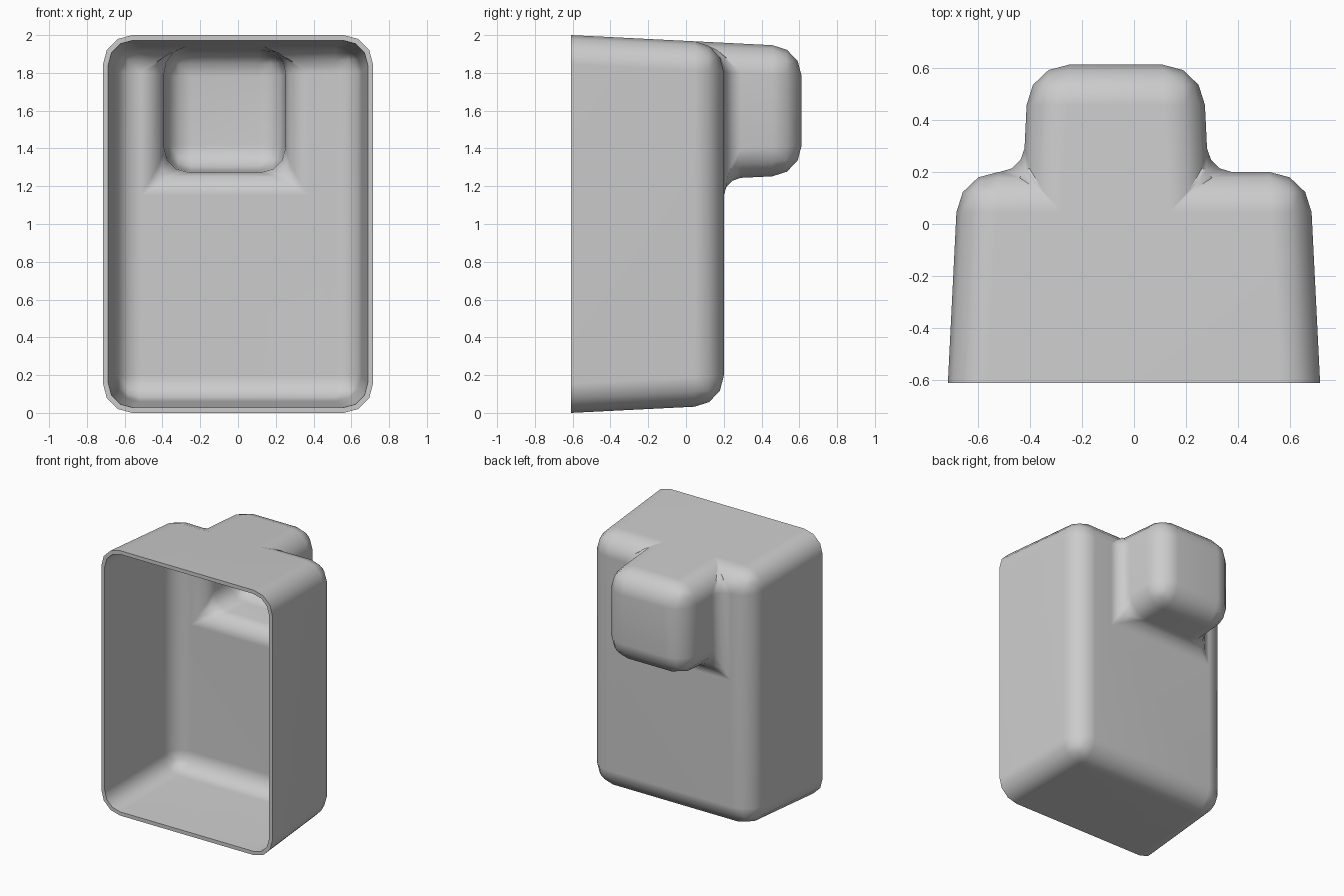
import bpy, bmesh

cube = bpy.data.objects.get("Cube")
if cube:
    bpy.data.objects.remove(cube)

FRONT, BACK, TIP = -0.61, 0.20, 0.612     # depths of rim, back wall, lump end
DRAFT = 0.05                              # taper of every wall per unit of depth
CONVEX, CONCAVE, WALL = 0.155, 0.09, 0.028


def inset(y):
    return DRAFT * (y - FRONT)


def rectangle(bm, x0, x1, z0, z1, y):
    """Four corners: bottom left, bottom right, top right, top left."""
    return [bm.verts.new((x, y, z)) for x, z in ((x0, z0), (x1, z0), (x1, z1), (x0, z1))]


bm = bmesh.new()
d, t = inset(BACK), inset(TIP)
rim = rectangle(bm, -0.715, 0.715, 0, 2, FRONT)
back = rectangle(bm, -0.715 + d, 0.715 - d, d, 2 - d, BACK)
root = rectangle(bm, -0.425, 0.285, 1.24, 2 - d, BACK)
tip = rectangle(bm, -0.405, 0.265, 1.26, 2 - t, TIP)

# Main box walls, with one top running on over the lump
for i in (0, 1, 3):
    j = (i + 1) % 4
    bm.faces.new((rim[i], rim[j], back[j], back[i]))
bm.faces.new((rim[2], rim[3], back[3], root[3], tip[3], tip[2], root[2], back[2]))
# Back wall around the lump
bm.faces.new((back[0], back[1], back[2], root[2], root[1], root[0], root[3], back[3]))
# Lump sides and end
for i in (0, 1, 3):
    j = (i + 1) % 4
    bm.faces.new((root[i], root[j], tip[j], tip[i]))
bm.faces.new(tip)
bmesh.ops.recalc_face_normals(bm, faces=bm.faces)
end = [f for f in bm.faces if all(v in tip for v in f.verts)][0]
if end.normal.y < 0:
    bmesh.ops.reverse_faces(bm, faces=bm.faces)

# Rounding: wide on outer corners, tighter where the lump meets the wall
weight = bm.edges.layers.float.new("bevel_weight_edge")
for e in bm.edges:
    if len(e.link_faces) == 2:
        e[weight] = CONCAVE / CONVEX if all(v in root for v in e.verts) else 1.0

mesh = bpy.data.meshes.new("housing_shell")
bm.to_mesh(mesh)
bm.free()
shell = bpy.data.objects.new("housing_shell", mesh)
bpy.context.collection.objects.link(shell)
bpy.context.view_layer.objects.active = shell
shell.select_set(True)

bevel = shell.modifiers.new("rounding", "BEVEL")
bevel.limit_method = "WEIGHT"
bevel.offset_type = "OFFSET"
bevel.width = CONVEX
bevel.segments = 3
bevel.use_clamp_overlap = False
wall = shell.modifiers.new("wall", "SOLIDIFY")
wall.thickness = WALL
wall.offset = -1
wall.use_even_offset = True
for name in ("rounding", "wall"):
    bpy.ops.object.modifier_apply(modifier=name)

# Keep the rim flat and square
for v in mesh.vertices:
    if v.co.y < FRONT + 0.02:
        v.co.y = FRONT
bpy.ops.object.shade_smooth_by_angle(angle=0.8)
normals = shell.modifiers.new("normals", "WEIGHTED_NORMAL")
normals.keep_sharp = True

grey = bpy.data.materials.new("plain grey")
grey.use_nodes = True
grey.diffuse_color = (0.6, 0.6, 0.6, 1)
grey.node_tree.nodes["Principled BSDF"].inputs["Base Color"].default_value = (0.6, 0.6, 0.6, 1)
mesh.materials.append(grey)
